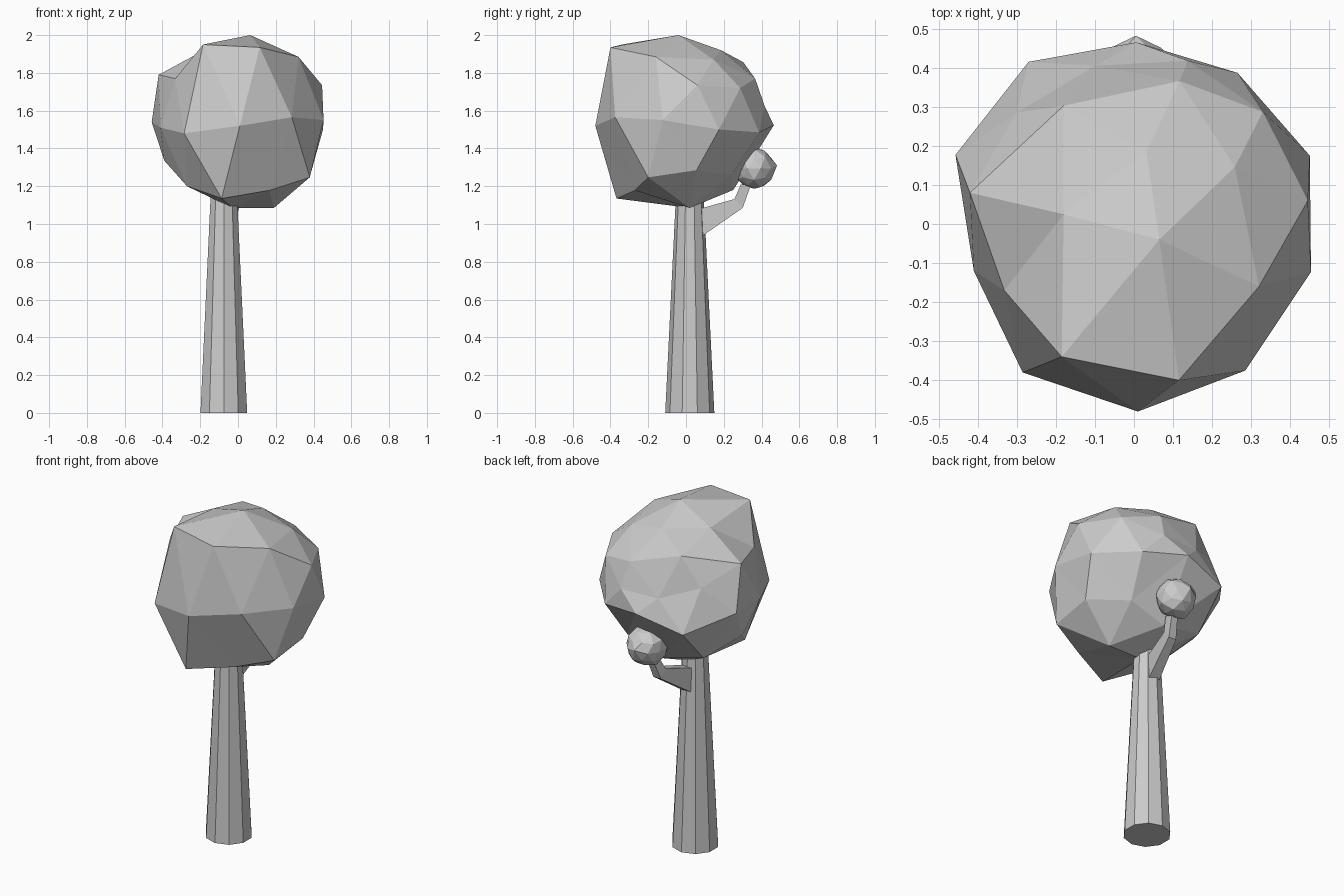
import bpy, bmesh, random
from mathutils import Vector

if "Cube" in bpy.data.objects:
    bpy.data.objects.remove(bpy.data.objects["Cube"])

random.seed(4)
grey = bpy.data.materials.new("plain grey")
grey.diffuse_color = (0.6, 0.6, 0.6, 1)
grey.use_nodes = True
grey.node_tree.nodes["Principled BSDF"].inputs["Base Color"].default_value = grey.diffuse_color


def finish(name, bm):
    bmesh.ops.recalc_face_normals(bm, faces=bm.faces[:])
    me = bpy.data.meshes.new(name)
    bm.to_mesh(me)
    bm.free()
    me.materials.append(grey)
    ob = bpy.data.objects.new(name, me)
    bpy.context.collection.objects.link(ob)
    return ob


# Crown: faceted lump, faces spread over a ball and then pulled to the uneven outline
outline = [
    (.01, -.48, 1.52), (-.285, -.38, 1.48), (.285, -.375, 1.565), (-.185, -.34, 1.95),
    (.115, -.40, 1.935), (.32, -.16, 1.885), (.065, -.04, 2.0), (.258, .146, 1.87),
    (.445, .06, 1.735), (.032, .185, 1.92), (.45, .175, 1.50), (.453, -.123, 1.55),
    (.265, .387, 1.485), (.33, .287, 1.72), (.117, .366, 1.77), (.137, .418, 1.62),
    (.006, .465, 1.523), (-.10, .405, 1.62), (-.18, .303, 1.857), (-.27, .415, 1.45),
    (-.30, .285, 1.69), (-.42, .08, 1.79), (-.457, .177, 1.54), (-.41, -.12, 1.51),
    (-.332, -.17, 1.77), (-.18, .025, 1.92), (-.087, -.368, 1.135), (-.27, -.17, 1.20),
    (.167, -.27, 1.178), (.38, -.20, 1.247), (.19, .02, 1.085), (-.03, .02, 1.085),
    (.39, .056, 1.285), (-.39, .03, 1.335), (.22, .24, 1.26), (0, .25, 1.18),
    (-.27, .22, 1.24),
]
centre = Vector((0, 0, 1.53))
bm = bmesh.new()
pairs = []
for p in outline:
    p = Vector(p)
    pairs.append((bm.verts.new((p - centre).normalized()), p))
bmesh.ops.convex_hull(bm, input=bm.verts[:])
for v, p in pairs:
    v.co = p
finish("crown", bm)

# Trunk: tapered ten-sided post
bpy.ops.mesh.primitive_cone_add(vertices=10, radius1=.13, radius2=.073, depth=1.16,
                                location=(-.075, .02, .58))
trunk = bpy.context.object
trunk.name = "trunk"
trunk.data.materials.append(grey)

# Branch: bent square limb, each ring is x centre, half width, lower (y, z), upper (y, z)
rings = [(-.07, .035, (.07, .925), (.07, 1.08)),
         (-.02, .025, (.30, 1.085), (.257, 1.132)),
         (.0, .02, (.345, 1.21), (.29, 1.21))]
bm = bmesh.new()
loops = []
for x, w, low, up in rings:
    loops.append([bm.verts.new(c) for c in ((x - w, *low), (x + w, *low), (x + w, *up), (x - w, *up))])
for a, b in zip(loops, loops[1:]):
    for i in range(4):
        j = (i + 1) % 4
        bm.faces.new((a[i], a[j], b[j], b[i]))
bm.faces.new(loops[0])
bm.faces.new(loops[-1])
finish("branch", bm)

# Leaf tuft: small uneven ball on the branch tip
bm = bmesh.new()
bmesh.ops.create_icosphere(bm, subdivisions=2, radius=.112)
for v in bm.verts:
    v.co *= random.uniform(.94, 1.06)
tip = max(bm.verts, key=lambda v: v.co.y)
tip.co = (0, .122, .015)
tuft = finish("leaf_tuft", bm)
tuft.location = (.005, .36, 1.295)
